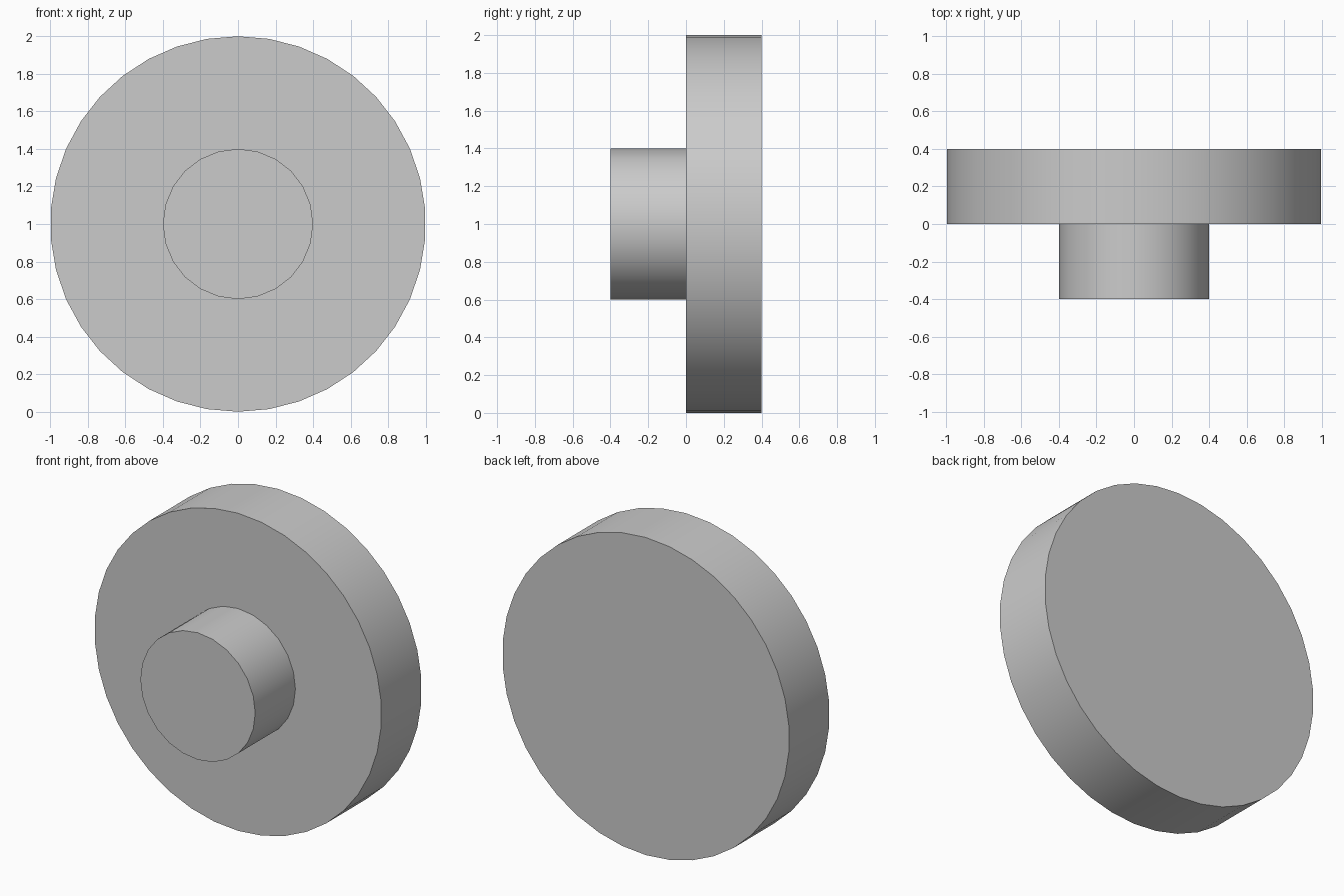
import bpy
import math

# Remove the default object
cube = bpy.data.objects.get("Cube")
if cube:
    bpy.data.objects.remove(cube, do_unlink=True)

# Single plain material
grey = bpy.data.materials.new("light_grey")
grey.use_nodes = True
colour = (0.6, 0.6, 0.6, 1.0)
grey.diffuse_color = colour
grey.node_tree.nodes["Principled BSDF"].inputs["Base Color"].default_value = colour


def round_part(name, radius, sides, front, back):
    """Cylinder lying along y, with a vertex at its top."""
    bpy.ops.mesh.primitive_cylinder_add(
        vertices=sides, radius=radius, depth=back - front,
        location=(0, (front + back) / 2, 1), rotation=(math.pi / 2, 0, 0))
    part = bpy.context.object
    part.name = name
    part.data.materials.append(grey)
    bpy.ops.object.shade_smooth_by_angle(angle=math.radians(30))
    return part


# Wide disc at the back
round_part("disc", 1.0, 38, 0.0, 0.4)

# Small hub at the front, seated slightly into the disc
round_part("hub", 0.4, 24, -0.4, 0.02)
